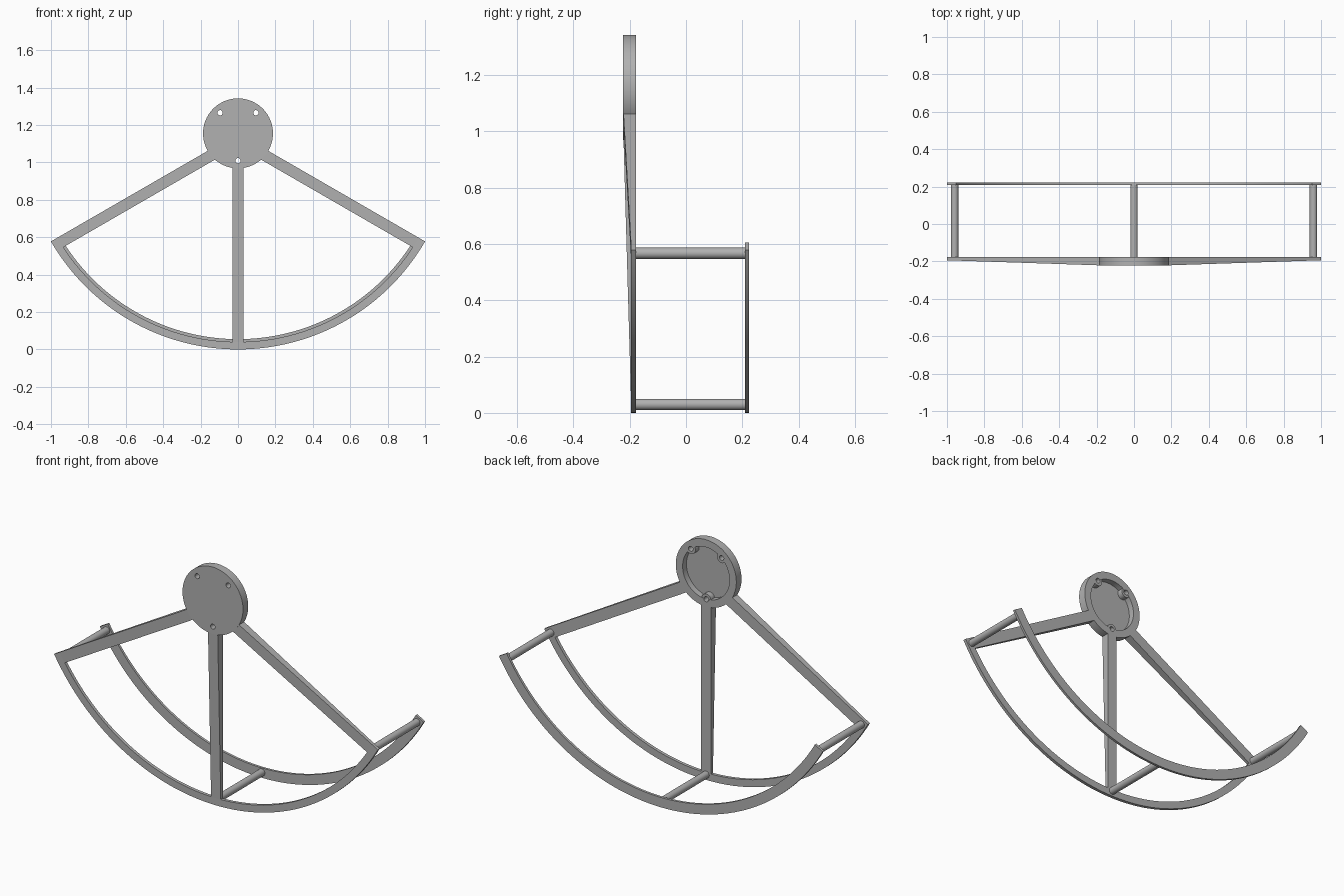
import bpy, bmesh, math
from mathutils import Matrix, Vector

if "Cube" in bpy.data.objects:
    bpy.data.objects.remove(bpy.data.objects["Cube"])

CZ = 1.155                    # height of the pivot
R = 1.155                     # outer radius of both rails
HALF = math.radians(60)       # half opening of the fan
FRONT, BACK = -0.223, -0.177  # hub thickness range
HUB_R = 0.187

grey = bpy.data.materials.new("plain grey")
grey.use_nodes = True
grey.diffuse_color = (0.44, 0.44, 0.44, 1)
grey.node_tree.nodes["Principled BSDF"].inputs["Base Color"].default_value = (0.44, 0.44, 0.44, 1)


def polar(radius, angle, y, side=0.0):
    """Point at a radius along a spoke line; angle 0 is straight down, side is sideways."""
    s, c = math.sin(angle), math.cos(angle)
    return Vector((radius * s + side * c, y, CZ - radius * c + side * s))


def finish(name, bm):
    bmesh.ops.recalc_face_normals(bm, faces=bm.faces)
    mesh = bpy.data.meshes.new(name)
    bm.to_mesh(mesh)
    bm.free()
    obj = bpy.data.objects.new(name, mesh)
    mesh.materials.append(grey)
    bpy.context.collection.objects.link(obj)
    return obj


def smooth(obj):
    bpy.ops.object.select_all(action='DESELECT')
    obj.select_set(True)
    bpy.context.view_layer.objects.active = obj
    bpy.ops.object.shade_smooth_by_angle(angle=math.radians(30))


def cylinder(name, centre, radius, y0, y1, segments=32):
    bm = bmesh.new()
    turn = Matrix.Translation((centre.x, (y0 + y1) / 2, centre.z)) @ Matrix.Rotation(math.pi / 2, 4, 'X')
    bmesh.ops.create_cone(bm, cap_ends=True, segments=segments, radius1=radius,
                          radius2=radius, depth=y1 - y0, matrix=turn)
    return finish(name, bm)


def rail(name, inner, y0, y1, steps=72):
    """Curved rectangular bar swept about the pivot."""
    bm = bmesh.new()
    section = [(inner, y0), (R, y0), (R, y1), (inner, y1)]
    rings = []
    for i in range(steps + 1):
        a = -HALF + 2 * HALF * i / steps
        rings.append([bm.verts.new(polar(r, a, y)) for r, y in section])
    for a, b in zip(rings, rings[1:]):
        for k in range(4):
            n = (k + 1) % 4
            bm.faces.new((a[k], a[n], b[n], b[k]))
    bm.faces.new(rings[0])
    bm.faces.new(rings[-1])
    smooth(finish(name, bm))


def spoke(name, angle, side0, side1):
    """Straight arm, deep at the hub and thinner at the rail."""
    bm = bmesh.new()
    ends = []
    for reach, front in ((HUB_R - 0.006, FRONT + 0.001), (1.1165, -0.195)):
        ends.append([bm.verts.new(polar(math.sqrt(reach ** 2 - s ** 2), angle, y, s))
                     for s, y in ((side0, front), (side1, front), (side1, BACK), (side0, BACK))])
    a, b = ends
    for k in range(4):
        n = (k + 1) % 4
        bm.faces.new((a[k], a[n], b[n], b[k]))
    bm.faces.new(a)
    bm.faces.new(b)
    finish(name, bm)


def combine(target, tool, operation):
    mod = target.modifiers.new("cut", 'BOOLEAN')
    mod.operation, mod.object, mod.solver = operation, tool, 'EXACT'
    bpy.context.view_layer.objects.active = target
    bpy.ops.object.modifier_apply(modifier=mod.name)
    bpy.data.objects.remove(tool)


# Round hub, hollow at the back, with three drilled bosses
pivot = Vector((0, 0, CZ))
hub = cylinder("hub", pivot, HUB_R, FRONT, BACK, 96)
combine(hub, cylinder("recess", pivot, 0.145, FRONT + 0.012, BACK + 0.05, 96), 'DIFFERENCE')
screws = [polar(0.146, math.radians(a), 0) for a in (0, 139, -139)]
for p in screws:
    combine(hub, cylinder("boss", p, 0.029, FRONT + 0.006, BACK - 0.002), 'UNION')
for p in screws:
    combine(hub, cylinder("hole", p, 0.014, FRONT - 0.05, BACK + 0.05, 24), 'DIFFERENCE')
smooth(hub)

# Curved rails
rail("front_rail", 1.115, -0.195, BACK)
rail("rear_rail", 1.1, 0.209, 0.223)

# Spokes
spoke("centre_spoke", 0, -0.03, 0.03)
spoke("left_spoke", HALF, -0.06, 0)
spoke("right_spoke", -HALF, 0, 0.06)

# Cross rods joining the rails, on the spoke centre lines
for name, angle, side in (("centre_rod", 0, 0), ("left_rod", HALF, -0.03), ("right_rod", -HALF, 0.03)):
    smooth(cylinder(name, polar(1.125, angle, 0, side), 0.02, BACK - 0.004, 0.211))
